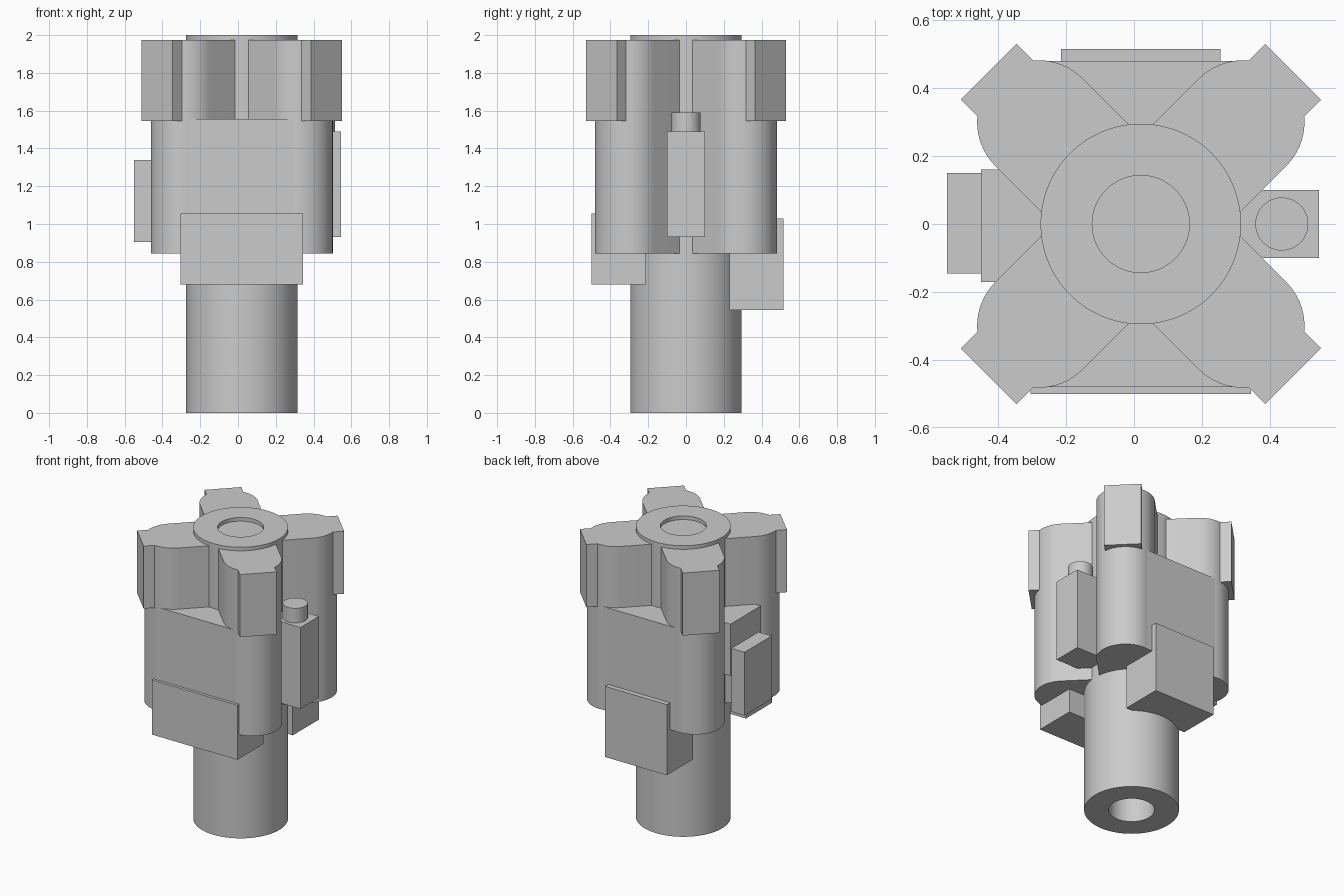
import bpy
import bmesh
from math import cos, sin, pi, radians
from mathutils import Matrix

cube = bpy.data.objects.get("Cube")
if cube:
    bpy.data.objects.remove(cube, do_unlink=True)

AXIS = 0.02          # x of the main shaft
BODY_LOW, LOBE_TOP = 0.845, 1.975

grey = bpy.data.materials.new("plain_grey")
grey.use_nodes = True
grey.diffuse_color = (0.6, 0.6, 0.6, 1)
grey.node_tree.nodes["Principled BSDF"].inputs["Base Color"].default_value = (0.6, 0.6, 0.6, 1)


def finish(name, bm):
    """Turn a bmesh into an object with smooth curves and sharp edges."""
    bmesh.ops.recalc_face_normals(bm, faces=bm.faces)
    for face in bm.faces:
        face.smooth = True
    mesh = bpy.data.meshes.new(name)
    bm.to_mesh(mesh)
    bm.free()
    mesh.set_sharp_from_angle(angle=radians(30))
    mesh.materials.append(grey)
    obj = bpy.data.objects.new(name, mesh)
    bpy.context.collection.objects.link(obj)
    return obj


def prism(name, outline, z0, z1, matrix=Matrix()):
    """Extrude a flat outline from z0 up to z1."""
    bm = bmesh.new()
    base = bm.faces.new([bm.verts.new((x, y, z0)) for x, y in outline])
    top = bmesh.ops.extrude_face_region(bm, geom=[base])["geom"]
    verts = [v for v in top if isinstance(v, bmesh.types.BMVert)]
    bmesh.ops.translate(bm, verts=verts, vec=(0, 0, z1 - z0))
    bm.transform(matrix)
    return finish(name, bm)


def box(name, x, y, z, matrix=Matrix()):
    outline = [(x[0], y[0]), (x[1], y[0]), (x[1], y[1]), (x[0], y[1])]
    return prism(name, outline, z[0], z[1], matrix)


def arc(cx, cy, r, start, end, steps):
    angles = [start + (end - start) * i / steps for i in range(steps + 1)]
    return [(cx + r * cos(a), cy + r * sin(a)) for a in angles]


def lathe(name, profile, segments=96):
    """Spin a radius/height profile around the shaft axis."""
    bm = bmesh.new()
    verts = [bm.verts.new((r, 0, z)) for r, z in profile]
    edges = [bm.edges.new(pair) for pair in zip(verts, verts[1:])]
    bmesh.ops.spin(bm, geom=verts + edges, cent=(0, 0, 0), axis=(0, 0, 1),
                   angle=2 * pi, steps=segments)
    bmesh.ops.remove_doubles(bm, verts=bm.verts, dist=1e-5)
    bm.transform(Matrix.Translation((AXIS, 0, 0)))
    return finish(name, bm)


# Main shaft: blind bore below, shallow recess on top
R, BORE = 0.295, 0.143
lathe("shaft", [(0, 1.0), (BORE, 1.0), (BORE, 0), (R, 0), (R, 2),
                (BORE, 2), (BORE, LOBE_TOP), (0, LOBE_TOP)])

# Four round-ended lobes on the diagonals, each with a pad at its upper end
HALF = 0.182
lobe = [(0.2, -HALF)] + arc(0.424, 0, HALF, -pi / 2, pi / 2, 32) + [(0.2, HALF)]
for side, angle in (("back_left", 45), ("back_right", 135),
                    ("front_right", 225), ("front_left", 315)):
    turn = Matrix.Translation((AXIS, 0, 0)) @ Matrix.Rotation(radians(angle), 4, "Z")
    prism(side + "_lobe", lobe, BODY_LOW, LOBE_TOP, turn)
    box(side + "_pad", (0.5, 0.634), (-0.116, 0.116), (1.545, LOBE_TOP), turn)

# Flat webs joining the lobes at front and back
for name, y in (("front_web", (-0.48, -0.2)), ("back_web", (0.2, 0.48))):
    box(name, (-0.28, 0.32), y, (BODY_LOW, 1.555))

# Housings below the webs
box("front_housing", (-0.305, 0.345), (-0.5, -0.215), (0.68, 1.055))
box("back_housing", (-0.215, 0.255), (0.23, 0.515), (0.545, 1.03))

# Stepped blocks on the right side
box("right_mount", (-0.45, -0.24), (-0.17, 0.16), (1.155, 1.51))
box("right_cover", (-0.55, -0.45), (-0.145, 0.15), (0.905, 1.34))

# Upright with a round cap on the left side
box("left_upright", (0.29, 0.545), (-0.1, 0.1), (0.93, 1.49))
prism("left_cap", arc(0.435, 0, 0.078, 0, 2 * pi, 48)[:-1], 1.49, 1.59)
